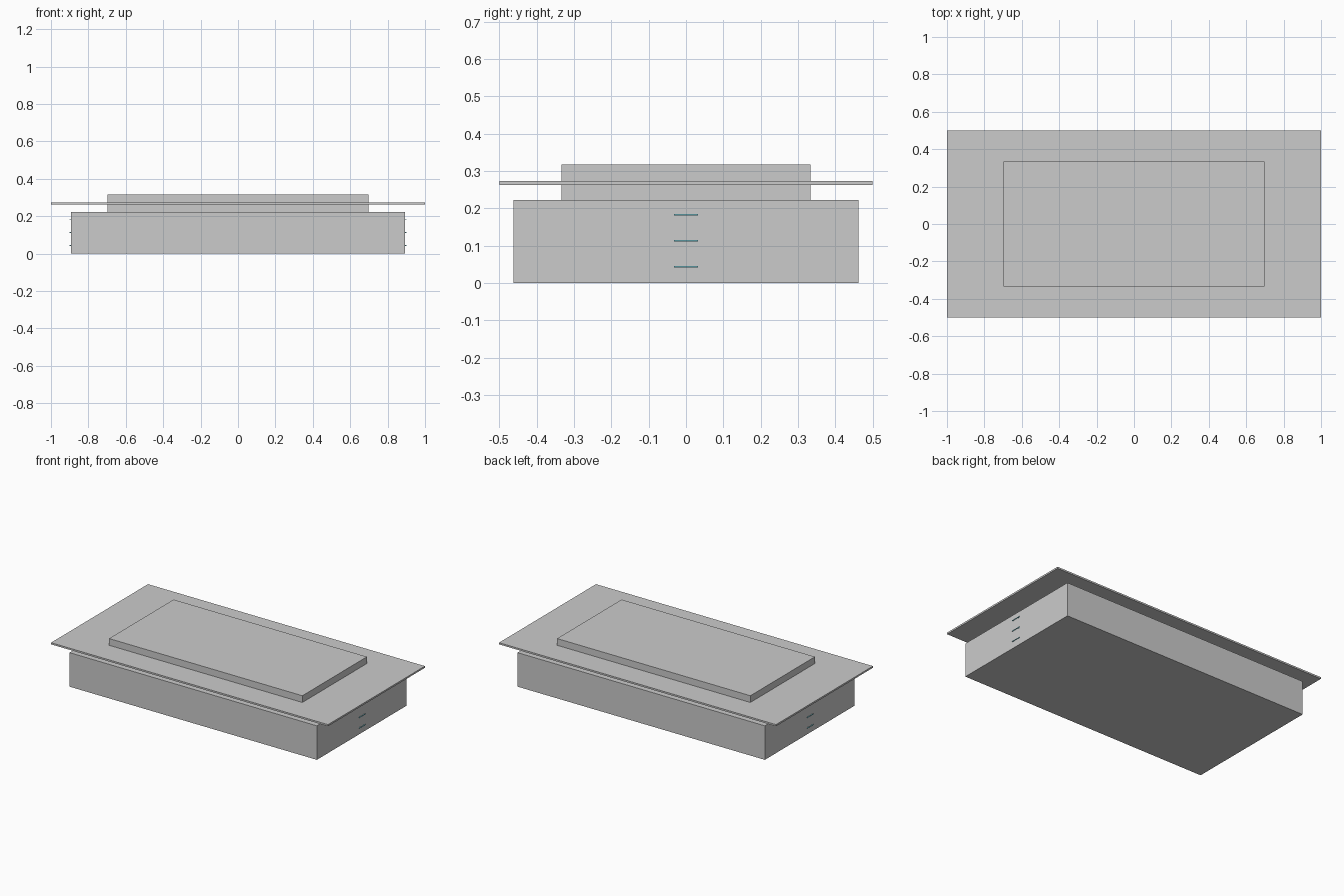
import bpy

if "Cube" in bpy.data.objects:
    bpy.data.objects.remove(bpy.data.objects["Cube"])

teal = bpy.data.materials.new("teal_trim")
teal.diffuse_color = (0.25, 0.75, 0.85, 1)
teal.use_nodes = True
teal.node_tree.nodes["Principled BSDF"].inputs["Base Color"].default_value = teal.diffuse_color


def box(name, x, y, z, mat=None):
    """Box from (min, max) ranges on each axis."""
    bpy.ops.mesh.primitive_cube_add(size=1, location=[(r[0] + r[1]) / 2 for r in (x, y, z)])
    ob = bpy.context.object
    ob.name = name
    ob.scale = [r[1] - r[0] for r in (x, y, z)]
    bpy.ops.object.transform_apply(location=False, rotation=False, scale=True)
    if mat:
        ob.data.materials.append(mat)
    return ob


# Main body, raised centre block and overhanging thin plate
box("base_body", (-0.893, 0.893), (-0.462, 0.462), (0, 0.222))
box("centre_block", (-0.698, 0.698), (-0.333, 0.333), (0.222, 0.317))
box("overhang_plate", (-1, 1), (-0.5, 0.5), (0.262, 0.273))

# Small handles on both ends: a thin bar on two posts
for side, s in (("left", -1), ("right", 1)):
    for i, z in enumerate((0.043, 0.113, 0.183)):
        def span(a, b):
            return tuple(sorted((s * a, s * b)))
        zr = (z - 0.002, z + 0.002)
        box(f"{side}_handle_bar_{i}", span(0.897, 0.9), (-0.032, 0.032), zr, teal)
        for j, y in enumerate((-0.022, 0.022)):
            box(f"{side}_handle_post_{i}_{j}", span(0.892, 0.898), (y - 0.002, y + 0.002), zr, teal)
